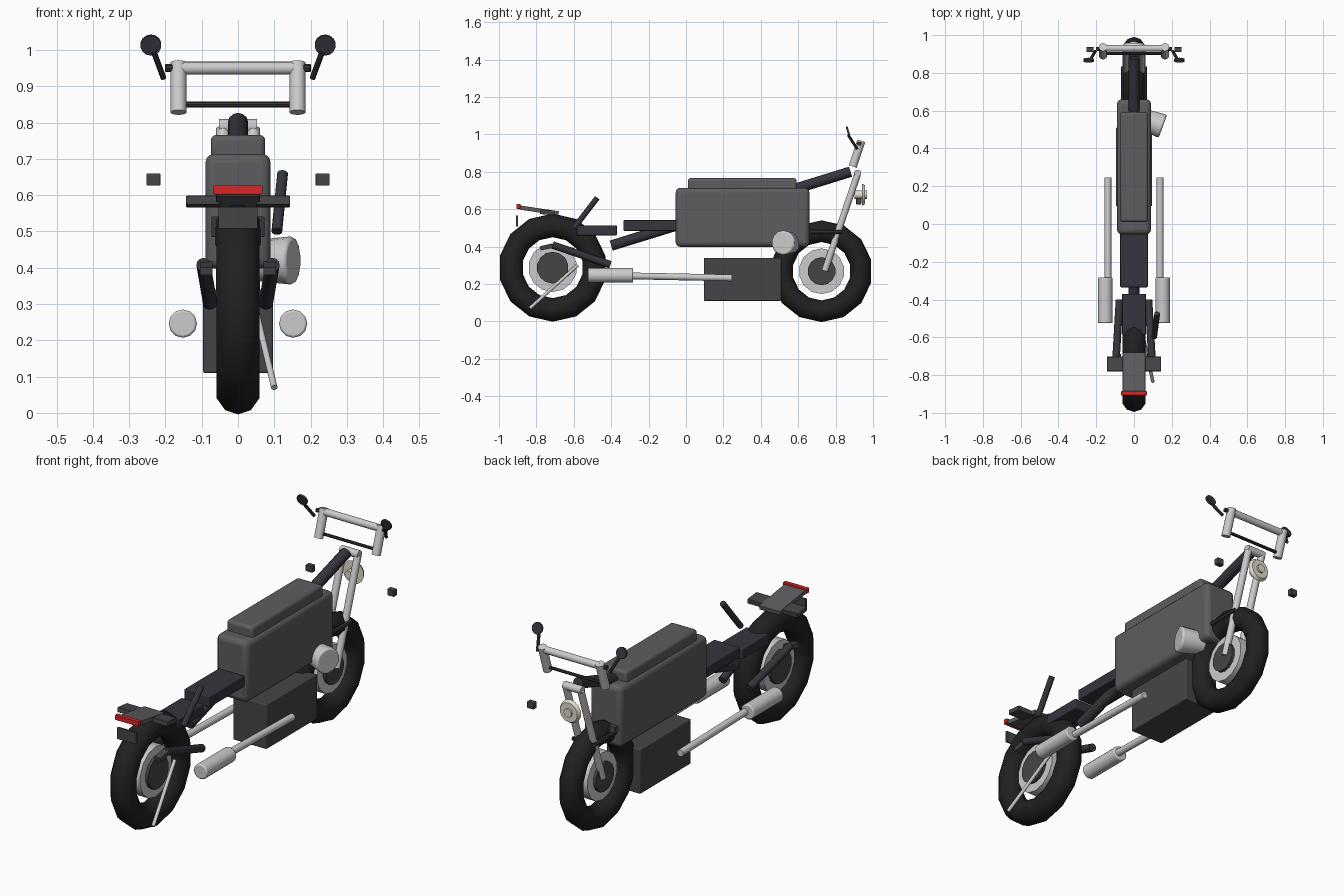
import bpy, math
from mathutils import Vector

if "Cube" in bpy.data.objects:
    bpy.data.objects.remove(bpy.data.objects["Cube"])


def mat(name, *c):
    m = bpy.data.materials.new(name)
    m.diffuse_color = (*c, 1)
    m.use_nodes = True
    m.node_tree.nodes["Principled BSDF"].inputs["Base Color"].default_value = m.diffuse_color
    return m


RUBBER = mat("rubber", .015, .015, .015)
DARK = mat("dark", .035, .035, .045)
GREY = mat("grey", .11, .11, .12)
IRON = mat("iron", .06, .06, .065)
SILVER = mat("silver", .62, .62, .64)
CREAM = mat("cream", .75, .71, .6)
RED = mat("red", .7, .02, .02)


def finish(name, m, angle=35):
    o = bpy.context.object
    o.name = name
    o.data.materials.append(m)
    bpy.ops.object.shade_smooth_by_angle(angle=math.radians(angle))
    return o


def box(name, lo, hi, m, bevel=0.0, tilt=0.0):
    lo, hi = Vector(lo), Vector(hi)
    bpy.ops.mesh.primitive_cube_add(size=1, location=(lo + hi) / 2)
    o = bpy.context.object
    o.scale = hi - lo
    bpy.ops.object.transform_apply(location=False, rotation=False, scale=True)
    o.rotation_euler.x = tilt
    if bevel:
        b = o.modifiers.new("bevel", 'BEVEL')
        b.width, b.segments = bevel, 3
    return finish(name, m)


def tube(name, a, b, r, m, r2=None, n=12, bevel=0.0):
    a, b = Vector(a), Vector(b)
    bpy.ops.mesh.primitive_cone_add(vertices=n, radius1=r, radius2=r if r2 is None else r2,
                                    depth=(b - a).length, location=(a + b) / 2)
    o = bpy.context.object
    o.rotation_euler = (b - a).to_track_quat('Z', 'Y').to_euler()
    if bevel:
        v = o.modifiers.new("bevel", 'BEVEL')
        v.width, v.segments = bevel, 2
        v.limit_method = 'ANGLE'
        v.angle_limit = math.radians(50)
    return finish(name, m)


def wheel(name, y, z, major, minor, rim, hub):
    bpy.ops.mesh.primitive_torus_add(major_segments=14, minor_segments=10, major_radius=major,
                                     minor_radius=minor, location=(0, y, z),
                                     rotation=(0, math.pi / 2, 0))
    finish(name + "_tire", RUBBER, 50)
    tube(name + "_rim", (-.03, y, z), (.03, y, z), rim, SILVER, n=14)
    tube(name + "_hub", (-.045, y, z), (.045, y, z), hub, IRON, n=14)


# wheels
wheel("rear_wheel", -.713, .287, .226, .063, .13, .085)
wheel("front_wheel", .725, .268, .214, .058, .122, .075)

# body, tank lid, engine
box("body", (-.09, -.055, .398), (.09, .66, .714), GREY, .025)
box("tank_lid", (-.075, .01, .69), (.075, .592, .766), GREY, .015)
box("engine", (-.096, .095, .11), (.096, .51, .34), IRON, .005)
tube("air_filter", (.03, .562, .42), (.153, .517, .42), .055, SILVER, .067, 14, .01)

# backbone and seats
tube("backbone", (0, -.4, .405), (0, .88, .8), .028, DARK)
box("rider_seat", (-.073, -.335, .484), (.073, -.04, .541), DARK, .004)
box("rear_seat", (-.063, -.585, .46), (.063, -.37, .513), DARK, .004)
tube("shock", (.107, -.598, .5), (.123, -.475, .66), .015, DARK)

# tail
box("tail_plate", (-.06, -.89, .582), (.06, -.68, .604), GREY, .002, -.15)
box("tail_light", (-.068, -.907, .602), (.068, -.885, .628), RED, .003)
box("licence_plate", (-.054, -.908, .508), (.054, -.898, .567), IRON)
tube("kickstand", (.1, -.835, .07), (.045, -.58, .3), .009, SILVER)

# headlight and fork clamp
tube("headlight_rim", (0, .94, .677), (0, .957, .677), .06, CREAM, .05, 14)
tube("headlight_core", (0, .9, .677), (0, .967, .677), .022, CREAM)
tube("fork_clamp", (-.052, .917, .79), (.052, .917, .79), .02, SILVER)

# handlebar cross pieces
tube("handlebar", (-.164, .93, .95), (.164, .93, .95), .018, SILVER, n=14)
tube("handlebar_brace", (-.148, .902, .85), (.148, .902, .85), .008, DARK, n=8)

# paired parts
for s, side in ((-1, "left"), (1, "right")):
    tube("muffler_" + side, (s * .152, -.525, .246), (s * .152, -.283, .246), .039, SILVER, n=12, bevel=.006)
    tube("exhaust_pipe_" + side, (s * .138, -.3, .243), (s * .138, .245, .232), .018, SILVER)
    tube("swingarm_" + side, (s * .077, -.405, .303), (s * .095, -.712, .408), .02, DARK)
    box("swingarm_tab_" + side, (min(s * .07, s * .105), -.78, .388), (max(s * .07, s * .105), -.69, .41), IRON, tilt=.2)
    box("turn_signal_" + side, (min(s * .05, s * .143), -.78, .57), (max(s * .05, s * .143), -.703, .595), IRON, .003, -.1)
    tube("fork_" + side, (s * .042, .742, .27), (s * .042, .917, .785), .018, SILVER)
    tube("fork_brace_" + side, (s * .058, .63, .478), (s * .058, .835, .478), .011, DARK, n=8)
    tube("riser_" + side, (s * .164, .892, .828), (s * .164, .937, .965), .022, SILVER, n=14)
    tube("grip_" + side, (s * .16, .93, .95), (s * .2, .925, .95), .011, DARK, n=8)
    tube("mirror_stem_" + side, (s * .205, .915, .922), (s * .232, .868, .995), .008, DARK, n=8)
    tube("mirror_" + side, (s * .24, .862, 1.012), (s * .24, .872, 1.015), .029, DARK, n=14)
    box("indicator_" + side, (s * .233 - .019, .91, .626), (s * .233 + .019, .937, .66), IRON, .003)
